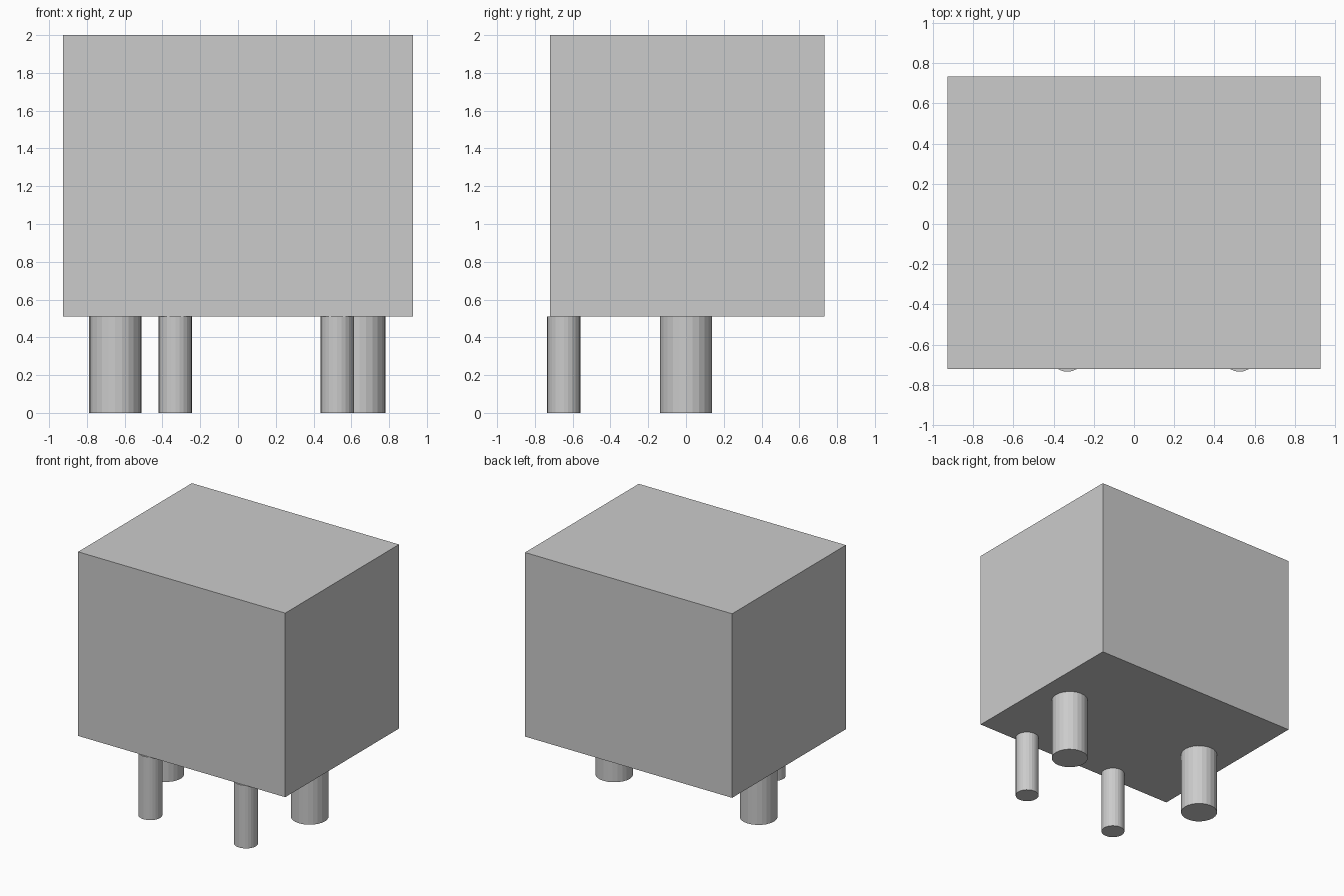
import bpy

# Remove the default cube
cube = bpy.data.objects.get("Cube")
if cube:
    bpy.data.objects.remove(cube, do_unlink=True)

# Single plain grey material
grey = bpy.data.materials.new("light grey")
grey.use_nodes = True
GREY = (0.6, 0.6, 0.6, 1)
grey.diffuse_color = GREY
grey.node_tree.nodes["Principled BSDF"].inputs["Base Color"].default_value = GREY

BASE = 0.51  # height of the underside of the body


def finish(name):
    obj = bpy.context.object
    obj.name = name
    obj.data.materials.append(grey)
    return obj


def leg(name, x, y, radius):
    """Round leg from the ground up to the underside of the body."""
    bpy.ops.mesh.primitive_cylinder_add(
        vertices=24, radius=radius, depth=BASE, location=(x, y, BASE / 2))
    return finish(name)


# Box body
bpy.ops.mesh.primitive_cube_add(size=1, location=(0, 0.007, (2 + BASE) / 2))
body = finish("body")
body.scale = (1.855, 1.455, 2 - BASE)

# Thick legs at mid depth
leg("thick_leg_right", -0.65, 0, 0.138)
leg("thick_leg_left", 0.642, 0, 0.138)

# Thin legs along the front edge
leg("thin_leg_right", -0.332, -0.647, 0.088)
leg("thin_leg_left", 0.525, -0.647, 0.088)
